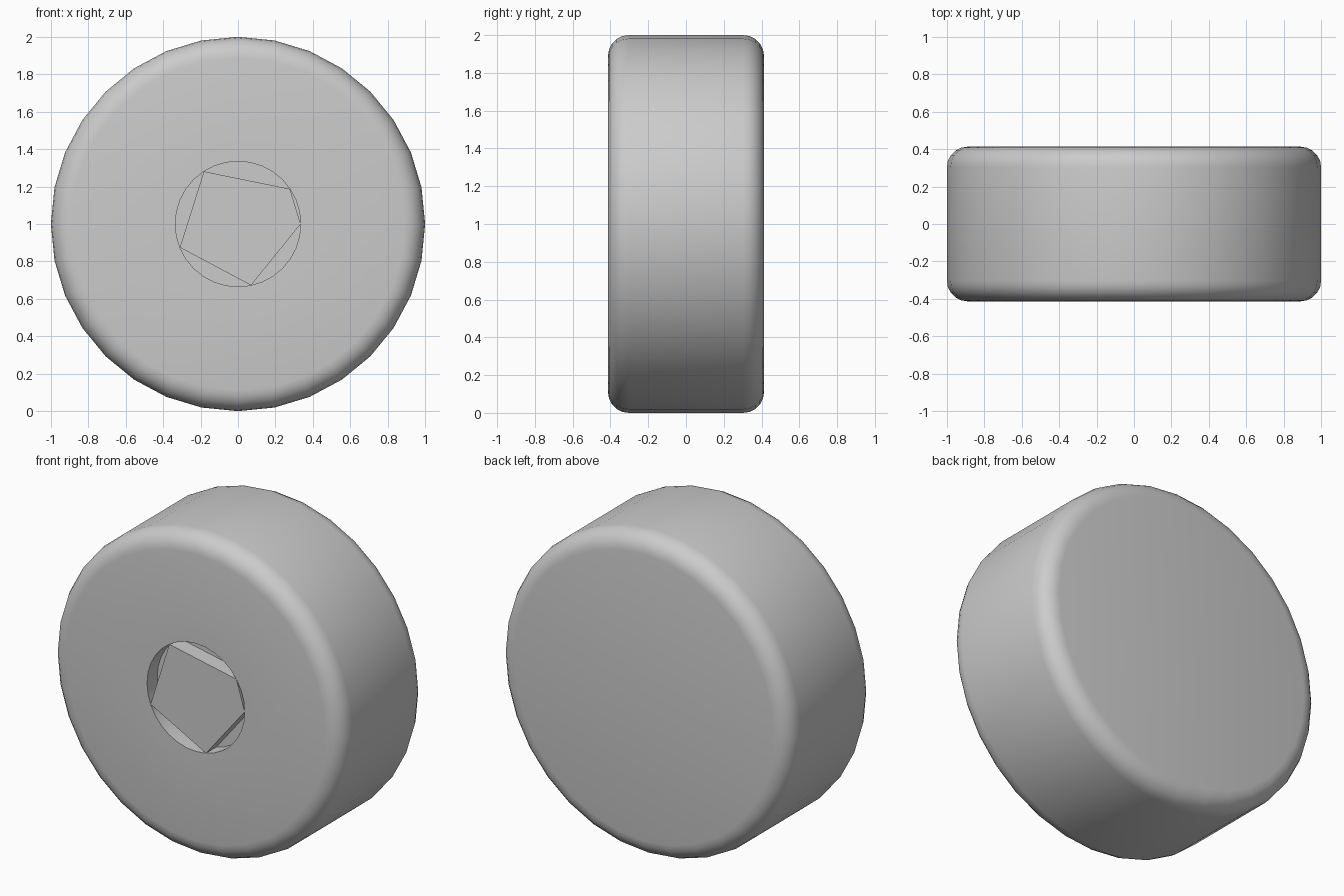
import bpy, bmesh
from math import sin, cos, pi, radians

if "Cube" in bpy.data.objects:
    bpy.data.objects.remove(bpy.data.objects["Cube"])

SIDES, HALF, FILLET, HOLE, DEPTH = 32, 0.413, 0.11, 0.335, 0.1


def finish(bm, name):
    bmesh.ops.recalc_face_normals(bm, faces=bm.faces)
    me = bpy.data.meshes.new(name)
    bm.to_mesh(me)
    bm.free()
    ob = bpy.data.objects.new(name, me)
    bpy.context.collection.objects.link(ob)
    bpy.ops.object.select_all(action='DESELECT')
    ob.select_set(True)
    bpy.context.view_layer.objects.active = ob
    bpy.ops.object.shade_smooth_by_angle(angle=radians(35))
    return ob


def loft(rings):
    """Bridge rings of equal length and cap both ends."""
    bm = bmesh.new()
    vs = [[bm.verts.new(p) for p in ring] for ring in rings]
    n = len(vs[0])
    for a, b in zip(vs, vs[1:]):
        for i in range(n):
            j = (i + 1) % n
            bm.faces.new((a[i], a[j], b[j], b[i]))
    bm.faces.new(vs[0])
    bm.faces.new(vs[-1][::-1])
    return bm


def ring(r, y, angles):
    return [(r * cos(a), y, 1 + r * sin(a)) for a in angles]


# Wheel body: recess floor, recess wall, front face, two rounded edges, back face
steps = [i * pi / 10 for i in range(6)]
inner = 1 - FILLET
profile = [(HOLE, DEPTH - HALF), (HOLE, -HALF)]
profile += [(inner + FILLET * sin(t), -HALF + FILLET * (1 - cos(t))) for t in steps]
profile += [(inner + FILLET * cos(t), HALF - FILLET * (1 - sin(t))) for t in steps]
turn = [2 * pi * i / SIDES for i in range(SIDES)]
finish(loft([ring(r, y, turn) for r, y in profile]), "wheel_body")

# Five-sided hub plug, flush with the front face, corners on the recess rim
corners = [radians(a) for a in (0, 34, 123, 202, 282)]
finish(loft([ring(HOLE, y, corners) for y in (-HALF, DEPTH - HALF)]), "hub_plug")
